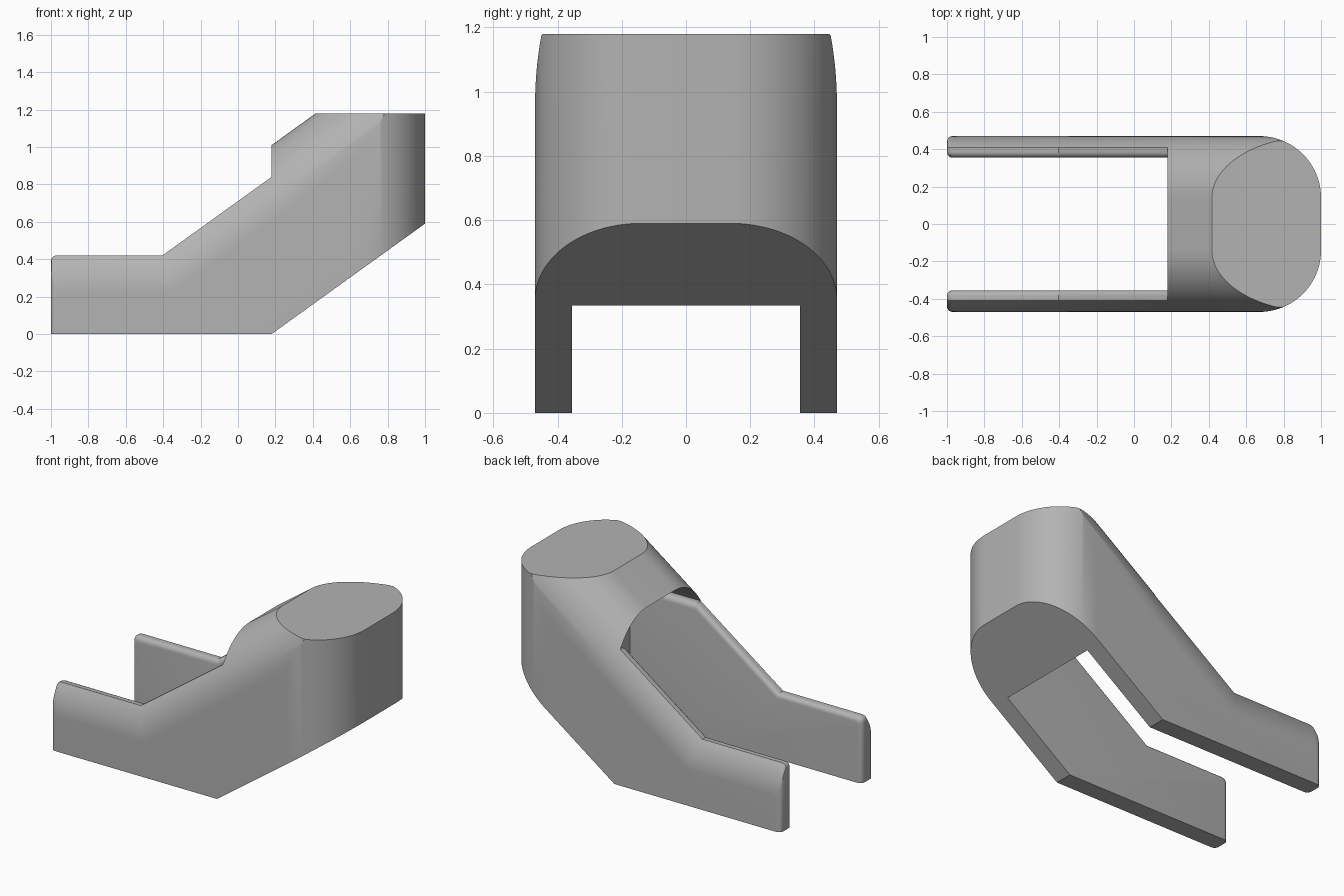
import bpy, bmesh, math

if "Cube" in bpy.data.objects:
    bpy.data.objects.remove(bpy.data.objects["Cube"])

R, FLAT, HALF_W = 0.33, 0.14, 0.47       # large rounding, flat half width, half width
IN_Y, CUT, SMALL = 0.355, 0.138, 0.03    # inner arm face, arm top drop, small rounding
SL = 0.59 / 0.82                         # slope of the bend
K = math.sqrt(1 + SL * SL)
SLOT_X = 0.645


def drop(y):
    """Rounding depth of the outer shell at width y."""
    s = max(0.0, y - FLAT)
    return R - math.sqrt(max(0.0, R * R - s * s))


def small_round(dist):
    """Rounding depth at a distance from a softened edge."""
    s = max(0.0, SMALL - dist)
    return SMALL - math.sqrt(max(0.0, SMALL * SMALL - s * s))


def hood_ring(y, depth):
    """Points from the slot end, round the front and top, back into the cavity."""
    d = drop(y)
    lip = 1.01 - d * K
    xf = 1 - d
    xt = 0.18 + (1.18 - lip) / SL
    zt = 1.18
    if xt > xf:
        xt, zt = xf, lip + SL * (xf - 0.18)
    return [(SLOT_X, SL * (SLOT_X - 0.18)), (xf, SL * (xf - 0.18)), (xf, zt),
            (xt, zt), (0.18, lip), (depth, lip)]


def arm_ring(y, depth):
    """Points from the ledge, down the arm top, round its end and along the base."""
    o = max(drop(y), CUT + small_round(y - IN_Y))
    end = -1 + max(small_round(y - IN_Y), small_round(HALF_W - y))
    ledge, top = 1.01 - o * K, 0.558 - o
    elbow = 0.18 + (top - ledge) / SL
    corner = [(end + SMALL * (1 - math.sin(a)), top - SMALL * (1 - math.cos(a)))
              for a in (0, math.pi / 8, math.pi / 4, 3 * math.pi / 8, math.pi / 2)]
    return [(depth, ledge), (0.18, ledge), (elbow, top)] + corner + [(end, 0), (0.18, 0)]


def add_ring(bm, y, pts):
    return [bm.verts.new((x, y, z)) for x, z in pts]


def loft(bm, ys, ring_fn):
    rings = [add_ring(bm, y, ring_fn(y)) for y in ys]
    for a, b in zip(rings, rings[1:]):
        for i in range(len(a)):
            j = (i + 1) % len(a)
            bm.faces.new((a[i], a[j], b[j], b[i]))
    return rings[-1]


def arc_widths(t0, t1, n):
    return [FLAT + R * math.sin(t0 + (t1 - t0) * i / n) for i in range(n + 1)]


t_in = math.asin((IN_Y - FLAT) / R)
t_cut = math.acos(1 - CUT / R)
d_meet = (0.59 - 0.0) / (1 + K / SL)       # where the two large roundings meet
t_meet = math.acos(1 - d_meet / R)

bm = bmesh.new()
# hood between the arms
loft(bm, [0] + arc_widths(0, t_in, 12), lambda y: hood_ring(y, SLOT_X))
# inner part of the arm, with the hollow under the hood
mid = [IN_Y + SMALL * (1 - math.cos(i * math.pi / 12)) for i in range(7)]
mid += [0.397, FLAT + R * math.sin(t_cut)]
loft(bm, mid, lambda y: hood_ring(y, SLOT_X) + arm_ring(y, SLOT_X))
# outer part of the arm and hood, closed by the flat side
outer = arc_widths(t_cut, t_meet, 6) + arc_widths(t_meet, math.pi / 2, 8)[1:]
last = loft(bm, outer, lambda y: hood_ring(y, 0.18) + arm_ring(y, 0.18))
bm.faces.new(last)
# inner face of the arm
wall = [hood_ring(IN_Y, SLOT_X)[0]] + arm_ring(IN_Y, SLOT_X)
bm.faces.new(add_ring(bm, IN_Y, wall))

# mirror to the other side
bmesh.ops.remove_doubles(bm, verts=bm.verts, dist=1e-5)
bmesh.ops.mirror(bm, geom=bm.verts[:] + bm.edges[:] + bm.faces[:], axis='Y', merge_dist=1e-5)
bmesh.ops.remove_doubles(bm, verts=bm.verts, dist=1e-5)
bmesh.ops.recalc_face_normals(bm, faces=bm.faces)

mesh = bpy.data.meshes.new("forked_bracket")
bm.to_mesh(mesh)
bm.free()
obj = bpy.data.objects.new("forked_bracket", mesh)
bpy.context.collection.objects.link(obj)

mat = bpy.data.materials.new("plain grey")
mat.diffuse_color = (0.45, 0.45, 0.45, 1)
mat.use_nodes = True
mat.node_tree.nodes["Principled BSDF"].inputs["Base Color"].default_value = mat.diffuse_color
mesh.materials.append(mat)

bpy.context.view_layer.objects.active = obj
obj.select_set(True)
bpy.ops.object.shade_smooth_by_angle(angle=math.radians(25))
